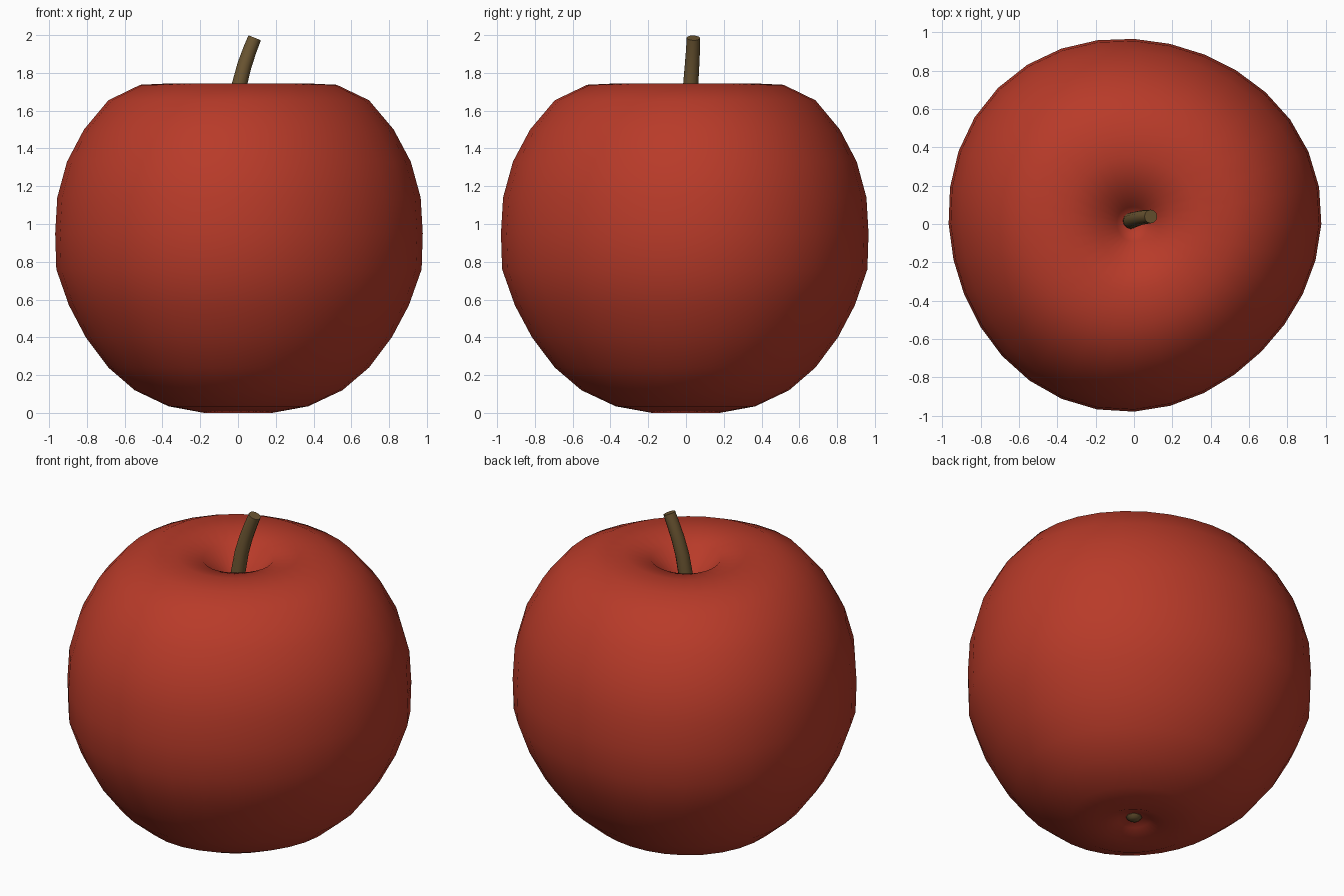
import bpy, bmesh
from math import sin, cos, pi, radians
from mathutils import Vector

if "Cube" in bpy.data.objects:
    bpy.data.objects.remove(bpy.data.objects["Cube"])


def material(name, rgb):
    m = bpy.data.materials.new(name)
    m.use_nodes = True
    m.diffuse_color = (*rgb, 1)
    bsdf = next(n for n in m.node_tree.nodes if n.type == 'BSDF_PRINCIPLED')
    bsdf.inputs["Base Color"].default_value = (*rgb, 1)
    return m


def loft(name, rings, start, end, mat):
    """Bridge equal rings of points and close each end with a fan to a tip."""
    bm = bmesh.new()
    loops = [[bm.verts.new(p) for p in ring] for ring in rings]
    first, last = bm.verts.new(start), bm.verts.new(end)
    n = len(loops[0])
    for i in range(n):
        j = (i + 1) % n
        bm.faces.new((first, loops[0][j], loops[0][i]))
        bm.faces.new((last, loops[-1][i], loops[-1][j]))
        for a, b in zip(loops, loops[1:]):
            bm.faces.new((a[i], a[j], b[j], b[i]))
    bmesh.ops.recalc_face_normals(bm, faces=bm.faces)
    me = bpy.data.meshes.new(name)
    bm.to_mesh(me)
    bm.free()
    ob = bpy.data.objects.new(name, me)
    bpy.context.collection.objects.link(ob)
    me.materials.append(mat)
    return ob


def smooth(ob, angle):
    bpy.ops.object.select_all(action='DESELECT')
    ob.select_set(True)
    bpy.context.view_layer.objects.active = ob
    bpy.ops.object.shade_smooth_by_angle(angle=radians(angle))


red = material("apple red", (0.48, 0.043, 0.022))
brown = material("stem brown", (0.15, 0.093, 0.032))


# Fruit: a revolved profile (radius, height) made slightly uneven around the axis
def lump(a):
    return 1 + 0.012 * cos(a - radians(140)) + 0.0145 * (cos(3 * a) + sin(3 * a))


profile = [(0.09, 0.035), (0.18, 0.0), (0.37, 0.035), (0.55, 0.12), (0.69, 0.24),
           (0.81, 0.4), (0.9, 0.57), (0.967, 0.76), (0.973, 0.95), (0.962, 1.14),
           (0.91, 1.33), (0.82, 1.5), (0.69, 1.655), (0.52, 1.737),
           (0.35, 1.745), (0.2, 1.71), (0.09, 1.59)]
SIDES = 32
rings = []
for r, z in profile:
    ring = []
    for k in range(SIDES):
        a = 2 * pi * k / SIDES
        ring.append((r * lump(a) * cos(a), r * lump(a) * sin(a), z))
    rings.append(ring)
smooth(loft("fruit", rings, (0, 0, 0.07), (0, 0, 1.5), red), 80)

# Stem: a bent tapered tube rising out of the top hollow
path = [Vector(p) for p in ((-0.02, 0.015, 1.46), (-0.014, 0.018, 1.6), (0.008, 0.025, 1.74),
                            (0.034, 0.032, 1.84), (0.062, 0.037, 1.92), (0.088, 0.039, 1.985))]
rings = []
for i, p in enumerate(path):
    along = (path[min(i + 1, len(path) - 1)] - path[max(i - 1, 0)]).normalized()
    u = Vector((0, 1, 0)).cross(along).normalized()
    v = along.cross(u)
    r = 0.043 - 0.0015 * i
    rings.append([p + r * (cos(2 * pi * k / 12) * u + sin(2 * pi * k / 12) * v)
                  for k in range(12)])
smooth(loft("stem", rings, path[0], path[-1], brown), 40)

# Blossom end: a small bud in the bottom hollow
rings = [[(r * cos(2 * pi * k / 10), r * sin(2 * pi * k / 10), z) for k in range(10)]
         for r, z in ((0.03, 0.035), (0.045, 0.05), (0.04, 0.09))]
smooth(loft("blossom_end", rings, (0, 0, 0.03), (0, 0, 0.1), brown), 40)
